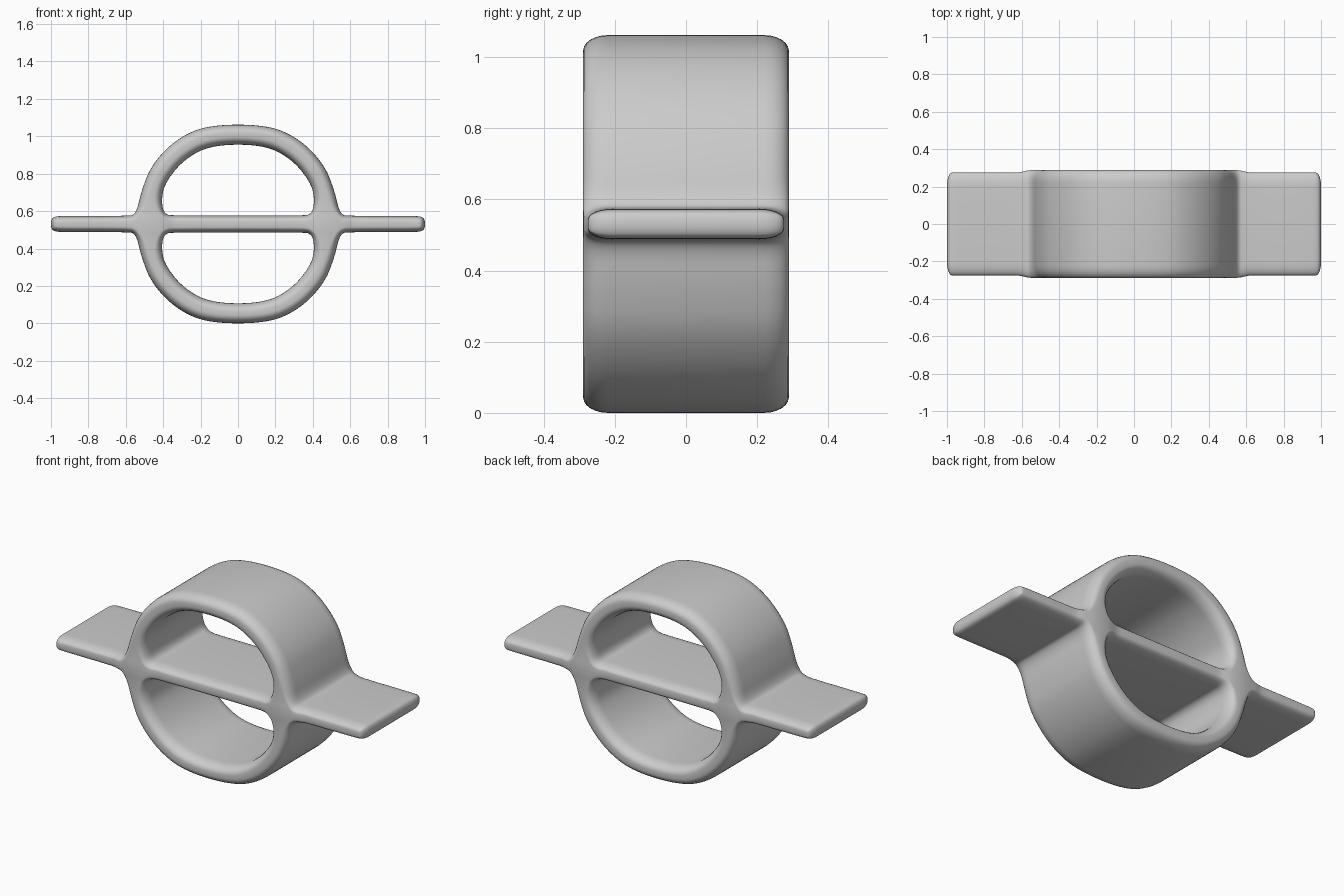
import bpy
import bmesh
import math
from mathutils import Vector
from mathutils.geometry import delaunay_2d_cdt

cube = bpy.data.objects.get("Cube")
if cube:
    bpy.data.objects.remove(cube)

CENTRE_Z = 0.531
HALF_DEPTH = 0.275
STEPS = 6

# Quarter of the outer silhouette (tip of the wing to the crown) and half of one opening
OUTER = [(1.0, 0.018), (0.985, 0.04), (0.93, 0.043), (0.6, 0.043), (0.545, 0.05),
         (0.516, 0.18), (0.46, 0.32), (0.33, 0.455), (0.16, 0.531)]
OPENING = [(0.33, 0.045), (0.395, 0.05), (0.41, 0.13), (0.39, 0.22),
           (0.29, 0.345), (0.14, 0.424)]


def flip_x(points):
    return [(-x, z) for x, z in reversed(points)]


def flip_z(points):
    return [(x, -z) for x, z in reversed(points)]


def soften(points, rounds=3):
    """Round a closed outline by cutting its corners."""
    pts = [Vector(p) for p in points]
    for _ in range(rounds):
        cut = []
        for a, b in zip(pts, pts[1:] + pts[:1]):
            cut += [a.lerp(b, 0.25), a.lerp(b, 0.75)]
        pts = cut
    return pts


def smoothstep(value, low, high):
    t = min(max((value - low) / (high - low), 0), 1)
    return t * t * (3 - 2 * t)


def rounded_rows(bm, outline):
    """Sweep an outline from front to back with rounded rims; return the two end rows."""
    count = len(outline)
    rows = []
    angles = [math.pi / 2 * i / STEPS for i in range(STEPS + 1)]
    levels = [(-1, a) for a in reversed(angles)] + [(1, a) for a in angles]
    for side, angle in levels:
        row = []
        for i, p in enumerate(outline):
            along = (outline[(i + 1) % count] - outline[i - 1]).normalized()
            inward = Vector((-along.y, along.x))
            on_ring = smoothstep(abs(p.y), 0.045, 0.15)
            bulge = smoothstep(p.length, 0.34, 0.4) * (1 - smoothstep(p.length, 0.55, 0.63))
            inset = (0.028 + 0.015 * on_ring) * (1 - math.cos(angle))
            depth = HALF_DEPTH + 0.014 * bulge - 0.07 * (1 - math.sin(angle))
            q = p + inward * inset
            row.append(bm.verts.new((q.x, side * depth, q.y + CENTRE_Z)))
        rows.append(row)
    for lower, upper in zip(rows, rows[1:]):
        for i in range(count):
            j = (i + 1) % count
            bm.faces.new((lower[i], lower[j], upper[j], upper[i]))
    return rows[0], rows[-1]


def inside(point, loops):
    """Even-odd test against a set of closed loops."""
    odd = False
    for loop in loops:
        for a, b in zip(loop, loop[1:] + loop[:1]):
            if (a.y > point.y) != (b.y > point.y):
                if point.x < a.x + (point.y - a.y) * (b.x - a.x) / (b.y - a.y):
                    odd = not odd
    return odd


def cap(bm, rows):
    """Close the flat side between the outer row and the opening rows."""
    verts = [v for row in rows for v in row]
    loops = [[Vector((v.co.x, v.co.z)) for v in row] for row in rows]
    edges, start = [], 0
    for row in rows:
        size = len(row)
        edges += [(start + i, start + (i + 1) % size) for i in range(size)]
        start += size
    flat = [p for loop in loops for p in loop]
    points, _, faces, sources, _, _ = delaunay_2d_cdt(flat, edges, [], 0, 1e-6)
    for face in faces:
        middle = sum((points[i] for i in face), Vector((0, 0))) / len(face)
        if inside(middle, loops) and all(sources[i] for i in face):
            bm.faces.new([verts[sources[i][0]] for i in face])


# Outlines: silhouette anticlockwise, openings clockwise
upper_half = OUTER + flip_x(OUTER)
upper_opening = list(reversed(OPENING + flip_x(OPENING)))
lower_opening = flip_z(upper_opening)
outlines = [soften(o) for o in (upper_half + [(-x, -z) for x, z in upper_half],
                                upper_opening, lower_opening)]

# Ring and crossbar in one blended body
bm = bmesh.new()
fronts, backs = zip(*[rounded_rows(bm, o) for o in outlines])
cap(bm, fronts)
cap(bm, backs)
bmesh.ops.recalc_face_normals(bm, faces=bm.faces)
mesh = bpy.data.meshes.new("ring_with_crossbar")
bm.to_mesh(mesh)
bm.free()

body = bpy.data.objects.new("ring_with_crossbar", mesh)
bpy.context.collection.objects.link(body)

# Plain grey
grey = bpy.data.materials.new("light_grey")
grey.use_nodes = True
colour = (0.6, 0.6, 0.6, 1)
grey.diffuse_color = colour
grey.node_tree.nodes["Principled BSDF"].inputs["Base Color"].default_value = colour
mesh.materials.append(grey)

# Smooth shading
bpy.ops.object.select_all(action='DESELECT')
body.select_set(True)
bpy.context.view_layer.objects.active = body
bpy.ops.object.shade_smooth_by_angle(angle=math.radians(50))
